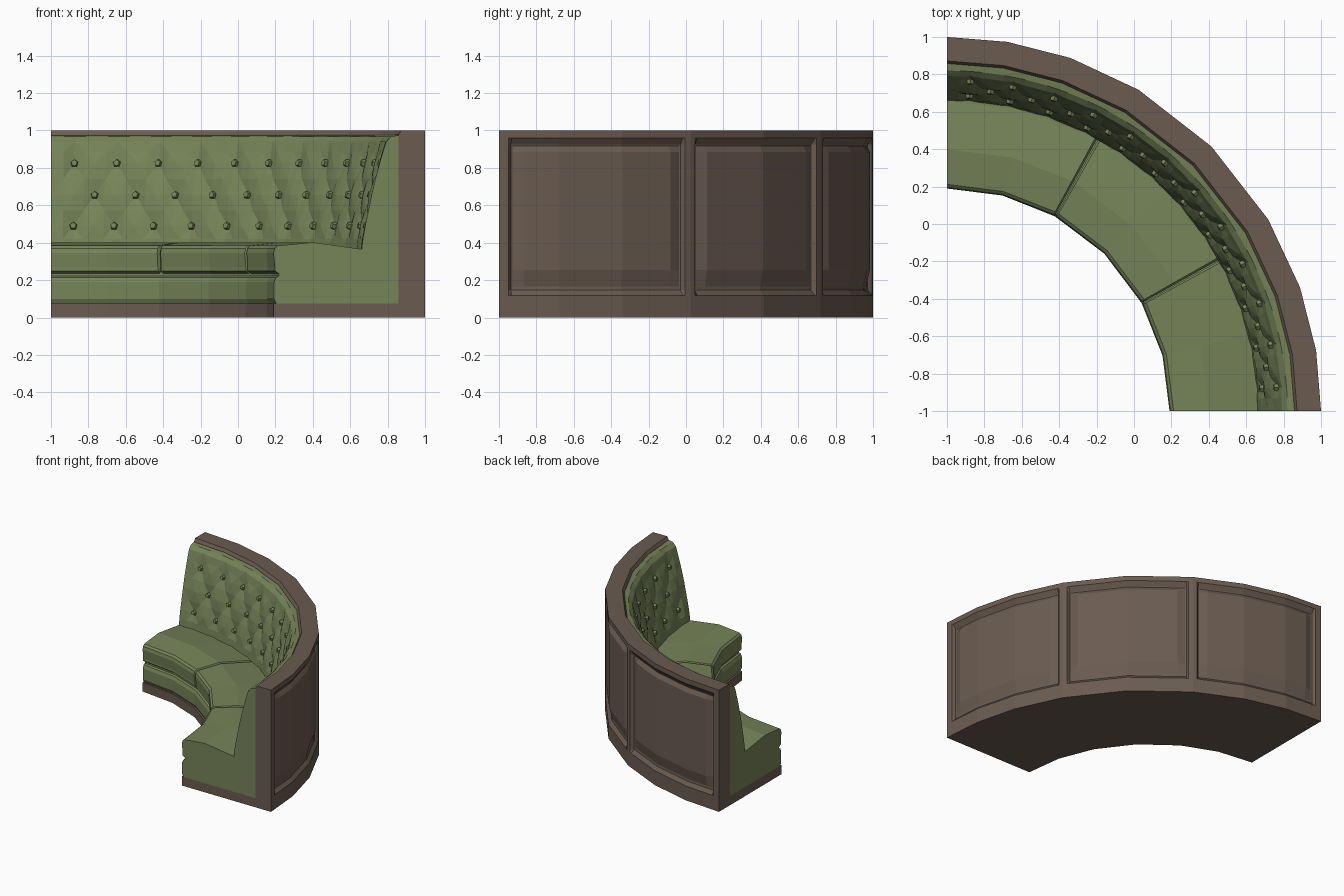
import bpy, bmesh, math
from mathutils import Matrix, Vector

if "Cube" in bpy.data.objects:
    bpy.data.objects.remove(bpy.data.objects["Cube"])

def material(name, rgb):
    m = bpy.data.materials.new(name)
    m.diffuse_color = (*rgb, 1)
    m.use_nodes = True
    m.node_tree.nodes["Principled BSDF"].inputs["Base Color"].default_value = m.diffuse_color
    return m

GREEN = material("olive leather", (0.181, 0.227, 0.098))
WOOD = material("brown wood", (0.144, 0.105, 0.080))

def polar(r, a, z):
    """The booth is a quarter ring about the corner (-1, -1)."""
    t = math.radians(a)
    return Vector((-1 + r * math.cos(t), -1 + r * math.sin(t), z))

def finish(name, bm, mat):
    bmesh.ops.recalc_face_normals(bm, faces=bm.faces)
    me = bpy.data.meshes.new(name)
    bm.to_mesh(me)
    bm.free()
    me.materials.append(mat)
    ob = bpy.data.objects.new(name, me)
    bpy.context.collection.objects.link(ob)
    return ob

def sweep(name, mat, angles, profile, adjust=None, split=0):
    """Sweep a closed (r, z) profile; adjust(i, j, r, z) may move points.
    The first `split` profile strips are cut into triangles in a diamond pattern."""
    bm = bmesh.new()
    rings = []
    for i, a in enumerate(angles):
        ring = []
        for j, (r, z) in enumerate(profile):
            if adjust:
                r, z = adjust(i, j, r, z)
            ring.append(bm.verts.new(polar(r, a, z)))
        rings.append(ring)
    n = len(profile)
    for i in range(len(rings) - 1):
        for j in range(n):
            k = (j + 1) % n
            a, b, c, d = rings[i][j], rings[i + 1][j], rings[i + 1][k], rings[i][k]
            if j < split:
                tris = ((a, b, c), (a, c, d)) if (i + j) % 2 == 0 else ((a, b, d), (b, c, d))
                for t in tris:
                    bm.faces.new(t)
            else:
                bm.faces.new((a, b, c, d))
    bm.faces.new(rings[0])
    bm.faces.new(rings[-1][::-1])
    return finish(name, bm, mat)

# Outer wall with three recessed panels
FACETS = [0, 9.3, 19.3, 30.8, 45, 59.2, 70.7, 80.7, 90]

def facet_scale(a):
    for lo, hi in zip(FACETS, FACETS[1:]):
        if a <= hi:
            half = math.radians((hi - lo) / 2)
            return math.cos(half) / math.cos(math.radians(a - (lo + hi) / 2))

DEPTH = [0, 0, 0.025, 0.027, 0.005]          # outside, rim, groove, groove, raised field
INSET = [0, 0.4, 0.65, 2.4]                  # degrees from the panel edge
level = {a: 0 for a in (0, 30.8, 59.2, 90)}
for lo, hi in ((1.5, 29.9), (31.7, 58.3), (60.1, 88.5)):
    for k, s in enumerate(INSET):
        level[lo + s] = level[hi - s] = k + 1
    for f in FACETS:
        if lo + 3 < f < hi - 3:
            level[f] = 4
wall_angles = sorted(level)
z_levels = [(0, 0), (.118, 1), (.146, 2), (.165, 3), (.255, 4),
            (.885, 4), (.918, 3), (.925, 2), (.96, 1), (1, 0)]
wall_profile = [(2.0, z) for z, _ in z_levels] + [(1.872, 1), (1.858, .978), (1.858, 0)]

def wall_adjust(i, j, r, z):
    a = wall_angles[i]
    if j < len(z_levels):
        r -= DEPTH[min(level[a], z_levels[j][1])]
    return r * facet_scale(a), z

sweep("panelled_wall", WOOD, wall_angles, wall_profile, wall_adjust)

# Plinth and upholstered base
SEAT_ANGLES = [0, 14.5, 29, 45, 61, 75.5, 90]
sweep("plinth", WOOD, SEAT_ANGLES, [(1.19, 0), (1.88, 0), (1.88, .075), (1.19, .075)])
sweep("seat_base", GREEN, SEAT_ANGLES,
      [(1.205, .075), (1.192, .1), (1.192, .19), (1.203, .215), (1.218, .222),
       (1.218, .26), (1.7, .26), (1.7, .075)])

# Three seat cushions with narrow tucked-in seams
CUSHION = [(1.218, .235), (1.197, .25), (1.197, .27), (1.19, .345), (1.196, .37),
           (1.212, .384), (1.40, .402), (1.66, .366), (1.72, .366), (1.72, .235)]
for n, (lo, hi) in enumerate(((0, 28.9), (29.1, 60.9), (61.1, 90))):
    mid = (14.5, 45, 75.5)[n]
    angs = [lo, lo + 0.4, mid, hi - 0.4, hi]
    if n == 0:
        angs.pop(1)
    if n == 2:
        angs.pop(3)

    def tuck(i, j, r, z, angs=angs):
        if angs[i] in (28.9, 29.1, 60.9, 61.1):
            r += 0.012 if j < 6 else 0
            z -= 0.012 if 3 < j < 9 else 0
        return r, z
    sweep("seat_cushion_%d" % (n + 1), GREEN, angs, CUSHION, tuck)

# Tufted backrest: pits at the buttons, raised diamonds between them
STEP = 7.44
back_angles = [4.1 + STEP / 4 * i for i in range(-2, 47)]
back_angles[0], back_angles[-1] = 0, 90
LAST = len(back_angles) - 1
back_profile = [(1.66, .35), (1.668, .42), (1.68, .49), (1.697, .572), (1.714, .655),
                (1.734, .74), (1.757, .825), (1.775, .885), (1.792, .94),
                (1.82, .968), (1.862, .975), (1.862, .075), (1.66, .075)]

def tuft(i, j, r, z):
    if i in (0, LAST) or j > 8:
        return r, z
    col = i - 2
    if j < 2 or j > 6:                       # straight pleats above and below
        top = .01 if j == 7 else .003
        d = top if col % 4 == 0 else -.003
    elif col % 2 == 0 and j % 2 == 0:
        d = .02 if (col // 2 + j // 2) % 2 == 1 else -.012
    elif col % 2 and j % 2:
        d = .003
    else:
        d = -.002
    return r + d, z

sweep("tufted_backrest", GREEN, back_angles, back_profile, tuft, split=8)

# Buttons in three staggered rows
bm = bmesh.new()
for j, start, count in ((2, 4.1, 12), (4, 4.1 + STEP / 2, 11), (6, 4.1, 12)):
    r, z = back_profile[j]
    for k in range(count):
        a = start + STEP * k
        t = math.radians(a)
        out = Vector((-math.cos(t), -math.sin(t), .2))
        m = Matrix.Translation(polar(r + .008, a, z)) @ out.to_track_quat('Z', 'Y').to_matrix().to_4x4()
        bmesh.ops.create_cone(bm, cap_ends=True, segments=5, radius1=.024, radius2=.017,
                              depth=.026, matrix=m)
finish("buttons", bm, GREEN)
